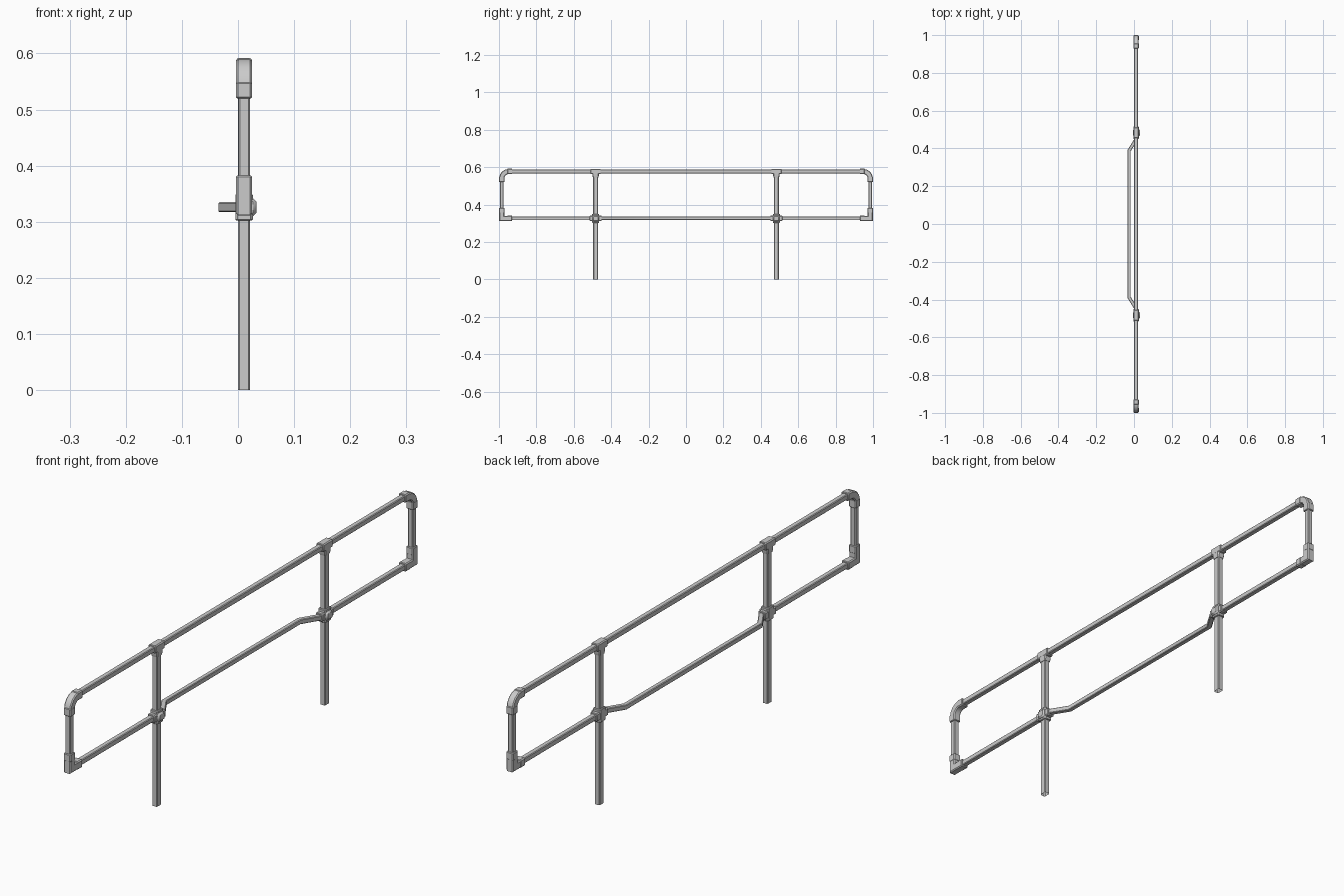
import bpy, bmesh, math
from mathutils import Vector

if "Cube" in bpy.data.objects:
    bpy.data.objects.remove(bpy.data.objects["Cube"])

CX = 0.0108              # plane of the railing
TOP, LOW = 0.577, 0.326  # rail heights
POST, END = 0.483, 0.985  # post and end upright positions


def finish(name, bm, bevel=0):
    bmesh.ops.recalc_face_normals(bm, faces=bm.faces)
    me = bpy.data.meshes.new(name)
    bm.to_mesh(me)
    bm.free()
    me.shade_smooth()
    me.set_sharp_from_angle(angle=math.radians(35))
    ob = bpy.data.objects.new(name, me)
    bpy.context.collection.objects.link(ob)
    if bevel:
        ob.modifiers.new("bevel", 'BEVEL').width = bevel
    ob.modifiers.new("mirror", 'MIRROR').use_axis = (False, True, False)
    return ob


def bar(name, path, sizes, caps=True, cut=0.25):
    """Sweep a chamfered rectangle along a planar path with mitred joints.
    Sizes are half-widths: one value, or (out of plane, in plane) per point."""
    pts = [Vector(p) for p in path]
    if not isinstance(sizes, list):
        sizes = [sizes] * len(pts)
    flat_x = all(abs(p.x - pts[0].x) < 1e-6 for p in pts)
    axis = Vector((1, 0, 0)) if flat_x else Vector((0, 0, 1))
    k = 1 - cut
    section = [(1, k), (k, 1), (-k, 1), (-1, k), (-1, -k), (-k, -1), (k, -1), (1, -k)]
    bm = bmesh.new()
    rings = []
    for i, p in enumerate(pts):
        a = (p - pts[i - 1]).normalized() if i else (pts[1] - p).normalized()
        b = (pts[i + 1] - p).normalized() if i < len(pts) - 1 else a
        t = (a + b).normalized()
        side = axis.cross(t) / max(t.dot(a), 0.3)
        s = sizes[i]
        hu, hv = s if isinstance(s, tuple) else (s, s)
        rings.append([bm.verts.new(p + u * hu * axis + v * hv * side) for u, v in section])
    for r0, r1 in zip(rings, rings[1:]):
        for j in range(8):
            bm.faces.new((r0[j], r0[(j + 1) % 8], r1[(j + 1) % 8], r1[j]))
    if caps:
        bm.faces.new(rings[0])
        bm.faces.new(rings[-1])
    return finish(name, bm)


def yz(*pairs):
    return [(CX, y, z) for y, z in pairs]


def collar(name, a, b, hu, hv):
    """Socket with a slightly chamfered rim at both ends."""
    a, b = Vector(a), Vector(b)
    d = (b - a).normalized() * 0.002
    small, full = (hu - 0.002, hv - 0.002), (hu, hv)
    return bar(name, [a, a + d, b - d, b], [small, full, full, small])


def box(name, lo, hi, bevel):
    bm = bmesh.new()
    bmesh.ops.create_cube(bm, size=1)
    for v in bm.verts:
        v.co = Vector([l + (c + 0.5) * (h - l) for l, h, c in zip(lo, hi, v.co)])
    return finish(name, bm, bevel)


# Rails and uprights
bar("top_rail", yz((0, TOP), (0.95, TOP)), 0.0098, False)
bar("bowed_lower_rail", [(-0.0262, 0, LOW), (-0.0262, 0.388, LOW),
                         (CX, 0.448, LOW), (CX, 0.47, LOW)], 0.0088, False)
bar("outer_lower_rail", yz((POST, LOW), (0.975, LOW)), 0.0098, False)
bar("end_upright", yz((END, LOW), (END, 0.54)), (0.0102, 0.0105), False)
bar("post", yz((POST, 0), (POST, TOP)), (0.0104, 0.0135), False)

# Rounded top elbow with two sockets
arc = [(0.948 + 0.037 * math.sin(a), 0.540 + 0.037 * math.cos(a))
       for a in [math.pi / 2 * i / 4 for i in range(5)]]
bar("top_elbow", yz((0.935, TOP), *arc, (END, 0.525)), (0.0142, 0.0135))
collar("top_elbow_rail_socket", *yz((0.929, TOP), (0.955, TOP)), 0.0145, 0.0148)
collar("top_elbow_upright_socket", *yz((END, 0.52), (END, 0.548)), 0.0145, 0.0148)

# Square lower elbow with two sockets
bar("lower_elbow", yz((0.933, LOW), (END, LOW), (END, 0.38)), 0.014)
collar("lower_elbow_rail_socket", *yz((0.93, LOW), (0.957, LOW)), 0.0145, 0.0148)
collar("lower_elbow_upright_socket", *yz((END, 0.355), (END, 0.382)), 0.0145, 0.0148)

# Tee where the post meets the top rail
collar("top_tee_socket", *yz((POST - 0.027, TOP), (POST + 0.027, TOP)), 0.0145, 0.0142)
bar("top_tee_neck", yz((POST, 0.545), (POST, 0.555), (POST, TOP)),
    [(0.0125, 0.0145), (0.0142, 0.0175), (0.0142, 0.0175)])

# Cross fitting where the lower rail passes the post
collar("cross_socket", *yz((POST - 0.032, LOW), (POST + 0.032, LOW)), 0.0145, 0.0142)
collar("cross_sleeve", *yz((POST, 0.302), (POST, 0.350)), 0.0155, 0.0185)
box("cross_boss", (CX, POST - 0.018, 0.310), (0.033, POST + 0.018, 0.342), 0.006)
